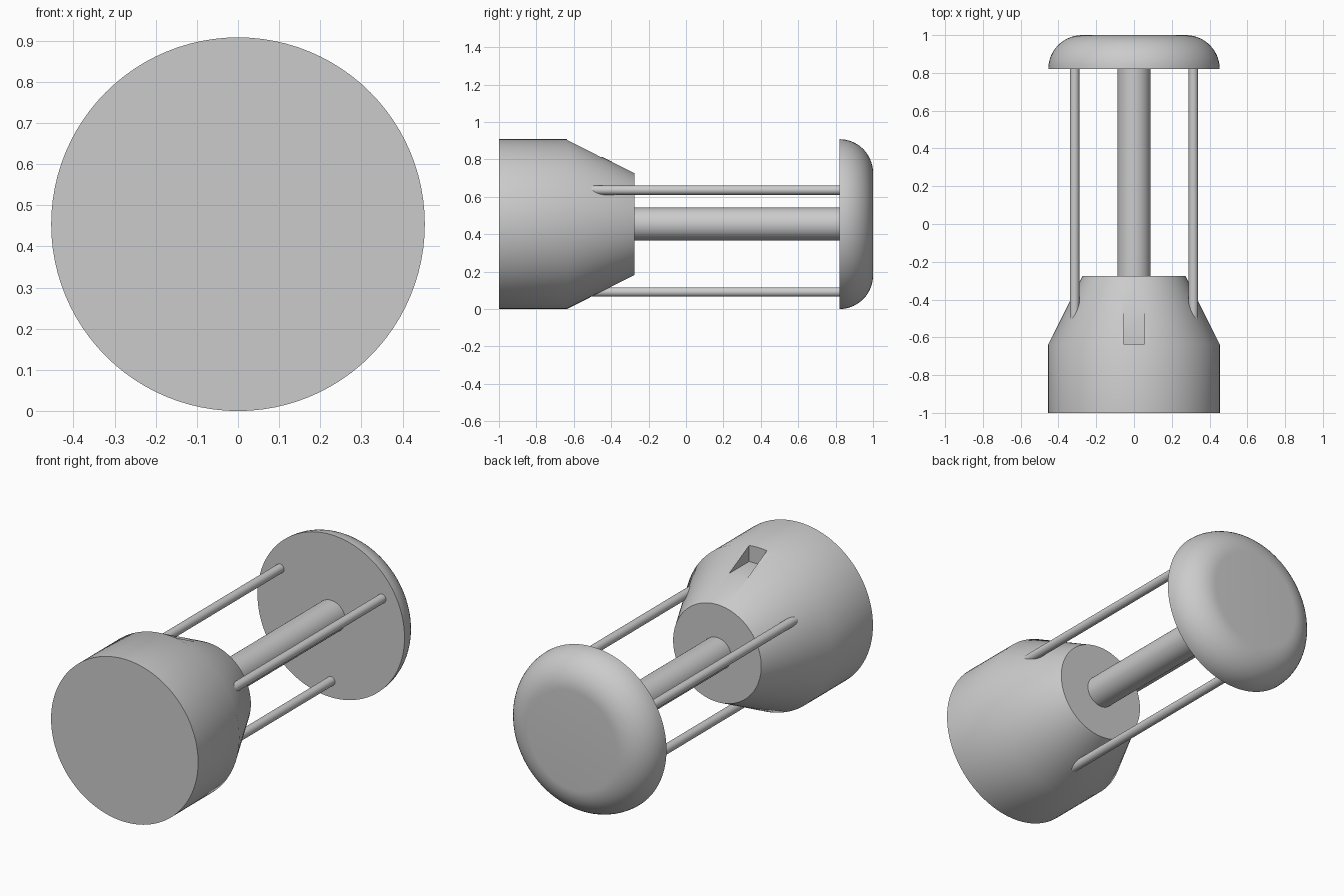
import bpy, bmesh, math
from mathutils import Matrix, Vector

if "Cube" in bpy.data.objects:
    bpy.data.objects.remove(bpy.data.objects["Cube"])

R = 0.454          # outer radius, also the height of the long axis
SEGMENTS = 96

grey = bpy.data.materials.new("light_grey")
grey.diffuse_color = (0.6, 0.6, 0.6, 1)
grey.use_nodes = True
grey.node_tree.nodes["Principled BSDF"].inputs["Base Color"].default_value = grey.diffuse_color


def make_object(name, bm):
    bmesh.ops.recalc_face_normals(bm, faces=bm.faces)
    mesh = bpy.data.meshes.new(name)
    bm.to_mesh(mesh)
    bm.free()
    mesh.materials.append(grey)
    obj = bpy.data.objects.new(name, mesh)
    bpy.context.collection.objects.link(obj)
    return obj


def smooth(obj):
    bpy.ops.object.select_all(action='DESELECT')
    obj.select_set(True)
    bpy.context.view_layer.objects.active = obj
    bpy.ops.object.shade_smooth_by_angle(angle=math.radians(30))


def turned(name, profile, segments=SEGMENTS, x=0.0, z=R):
    """Solid of revolution about y from (radius, y) points, with flat end caps."""
    bm = bmesh.new()
    rings = []
    for r, y in profile:
        rings.append([bm.verts.new((x + r * math.cos(a), y, z + r * math.sin(a)))
                      for a in (2 * math.pi * i / segments for i in range(segments))])
    for low, high in zip(rings, rings[1:]):
        for i in range(segments):
            j = (i + 1) % segments
            bm.faces.new((low[i], low[j], high[j], high[i]))
    bm.faces.new(rings[0])
    bm.faces.new(rings[-1])
    return make_object(name, bm)


# Body: cylinder with a tapered shoulder
body = turned("body", [(R, -1.0), (R, -0.637), (0.272, -0.275)])

# Notch in the top of the shoulder
bm = bmesh.new()
bmesh.ops.create_cube(bm, size=1, matrix=Matrix.Translation(Vector((0, -0.435, R + 0.46)))
                      @ Matrix.Diagonal((0.11, 0.4, 0.2, 1)))
cutter = make_object("notch_cutter", bm)
cutter.hide_render = True
cut = body.modifiers.new("notch", 'BOOLEAN')
cut.operation = 'DIFFERENCE'
cut.solver = 'EXACT'
cut.object = cutter
bpy.context.view_layer.objects.active = body
bpy.ops.object.modifier_apply(modifier=cut.name)
bpy.data.objects.remove(cutter)
smooth(body)

# Central column
smooth(turned("column", [(0.088, -0.3), (0.088, 0.83)], 64))

# Head: disc with a rounded outer edge
fillet = 0.18
arc = [(R - fillet + fillet * math.cos(t), 0.82 + fillet * math.sin(t))
       for t in (math.pi / 2 * i / 14 for i in range(15))]
smooth(turned("head", arc))

# Three guide rods around the column
for n, degrees in enumerate((30, 150, 270), 1):
    a = math.radians(degrees)
    rod = turned(f"guide_rod_{n}", [(0.025, -0.6), (0.025, 0.83)], 32,
                 0.363 * math.cos(a), R + 0.363 * math.sin(a))
    smooth(rod)
